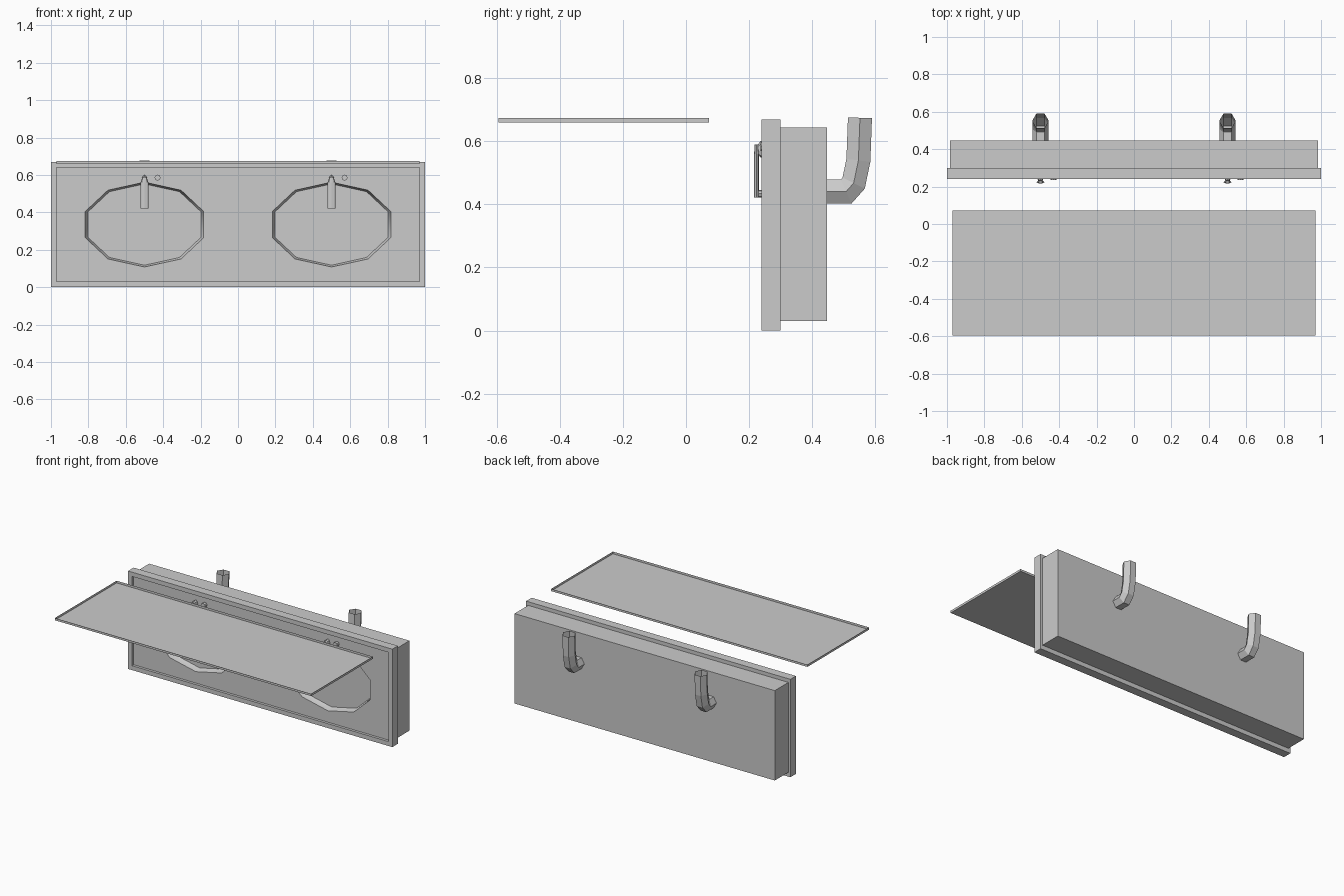
import bpy, bmesh, math
from mathutils import Vector

if "Cube" in bpy.data.objects:
    bpy.data.objects.remove(bpy.data.objects["Cube"])

SINKS = {"left": -0.5, "right": 0.5}
FLOOR_Y = 0.258          # recessed front surface of the counter
BOWL_Z, RX, RZ = 0.335, 0.333, 0.227


def finish(name, bm, smooth=None):
    me = bpy.data.meshes.new(name)
    bm.to_mesh(me)
    bm.free()
    ob = bpy.data.objects.new(name, me)
    bpy.context.collection.objects.link(ob)
    if smooth:
        for o in bpy.context.selected_objects:
            o.select_set(False)
        bpy.context.view_layer.objects.active = ob
        ob.select_set(True)
        bpy.ops.object.shade_smooth_by_angle(angle=math.radians(smooth))
    return ob


def box(name, lo, hi, open_dir=None):
    """Box between two corners, optionally without the face looking along open_dir."""
    bm = bmesh.new()
    bmesh.ops.create_cube(bm, size=1)
    for v in bm.verts:
        v.co = Vector([(a + b) / 2 + c * (b - a) for a, b, c in zip(lo, hi, v.co)])
    bm.normal_update()
    if open_dir:
        gone = [f for f in bm.faces if f.normal.dot(Vector(open_dir)) > 0.9]
        bmesh.ops.delete(bm, geom=gone, context='FACES')
    return finish(name, bm)


def ring(bm, cx, y, scale=1.0):
    out = []
    for i in range(10):
        a = math.radians(18 + 36 * i)
        out.append(bm.verts.new((cx + RX * scale * math.cos(a), y,
                                 BOWL_Z + RZ * scale * math.sin(a))))
    return out


def bridge(bm, a, b):
    n = len(a)
    for i in range(n):
        j = (i + 1) % n
        bm.faces.new((a[i], a[j], b[j], b[i]))


def sweep(name, cx, path, radii, sides=6, caps=False):
    """Tube along a (y, z) path at x = cx; radii are (across x, in plane) per point."""
    bm = bmesh.new()
    pts = [Vector(p) for p in path]
    rings = []
    for k, p in enumerate(pts):
        t0 = (p - pts[k - 1]).normalized() if k else (pts[1] - p).normalized()
        t1 = (pts[k + 1] - p).normalized() if k < len(pts) - 1 else t0
        t = (t0 + t1).normalized()
        n = Vector((-t.y, t.x)) / max(t.dot(t0), 0.5)
        rx, rn = radii[k]
        rings.append([])
        for i in range(sides):
            a = 2 * math.pi * i / sides
            o = p + n * rn * math.sin(a)
            rings[-1].append(bm.verts.new((cx + rx * math.cos(a), o.x, o.y)))
    for a, b in zip(rings, rings[1:]):
        bridge(bm, a, b)
    if caps:
        bm.faces.new(rings[0])
        bm.faces.new(rings[-1])
    bmesh.ops.recalc_face_normals(bm, faces=bm.faces)
    return finish(name, bm)


# Counter: rimmed slab whose recessed surface has two ten-sided openings
bm = bmesh.new()


def rect(x, z0, z1, y):
    return [bm.verts.new(c) for c in ((-x, y, z0), (x, y, z0), (x, y, z1), (-x, y, z1))]


loops = [rect(1, 0, 0.67, 0.30), rect(1, 0, 0.67, 0.24),
         rect(0.97, 0.03, 0.64, 0.24), rect(0.97, 0.03, 0.64, FLOOR_Y)]
bm.faces.new(loops[0][::-1])
for a, b in zip(loops, loops[1:]):
    bridge(bm, a, b)
edges = []
for loop in [loops[-1]] + [ring(bm, cx, FLOOR_Y) for cx in SINKS.values()]:
    for i, v in enumerate(loop):
        w = loop[(i + 1) % len(loop)]
        edges.append(bm.edges.get((v, w)) or bm.edges.new((v, w)))
filled = bmesh.ops.triangle_fill(bm, edges=edges, use_beauty=True, normal=(0, -1, 0))
bm.normal_update()
for f in filled["geom"]:
    if isinstance(f, bmesh.types.BMFace) and f.normal.y > 0:
        f.normal_flip()
finish("counter", bm)

# Cabinet body behind the counter, open where the counter covers it
box("cabinet", (-0.985, 0.30, 0.03), (0.985, 0.447, 0.645), (0, -1, 0))

# Mirror panel: shallow tray open on top
box("mirror_panel", (-0.97, -0.595, 0.66), (0.97, 0.073, 0.675), (0, 0, 1))

for side, cx in SINKS.items():
    # Basin: short lip, then a rounded bowl
    bm = bmesh.new()
    rings = [ring(bm, cx, FLOOR_Y)]
    for k in range(6):
        a = math.radians(15 * k)
        rings.append(ring(bm, cx, FLOOR_Y + 0.015 + 0.125 * math.sin(a), 0.985 * math.cos(a)))
    for a, b in zip(rings, rings[1:]):
        bridge(bm, a, b)
    bm.faces.new(rings[-1])
    finish(side + "_basin", bm, 50)

    # Drain pipe: open hexagonal tube
    sweep(side + "_drain_pipe", cx,
          [(0.447, 0.441), (0.508, 0.441), (0.532, 0.468), (0.547, 0.54), (0.552, 0.675)],
          [(0.044, 0.044)] * 5)

    # Faucet: flared stem, flat arm and outlet, plus a small knob
    sweep(side + "_faucet_stem", cx, [(FLOOR_Y, 0.572), (0.24, 0.572), (0.228, 0.568)],
          [(0.016, 0.028), (0.015, 0.028), (0.01, 0.016)], 8, True)
    sweep(side + "_faucet_arm", cx, [(0.224, 0.59), (0.224, 0.56), (0.224, 0.422)],
          [(0.011, 0.006), (0.021, 0.008), (0.021, 0.008)], 8, True)
    sweep(side + "_faucet_outlet", cx, [(0.226, 0.434), (0.243, 0.434)],
          [(0.012, 0.012)] * 2, 8, True)
    sweep(side + "_faucet_knob", cx + 0.07, [(FLOOR_Y, 0.586), (0.236, 0.586)],
          [(0.016, 0.016)] * 2, 8, True)
